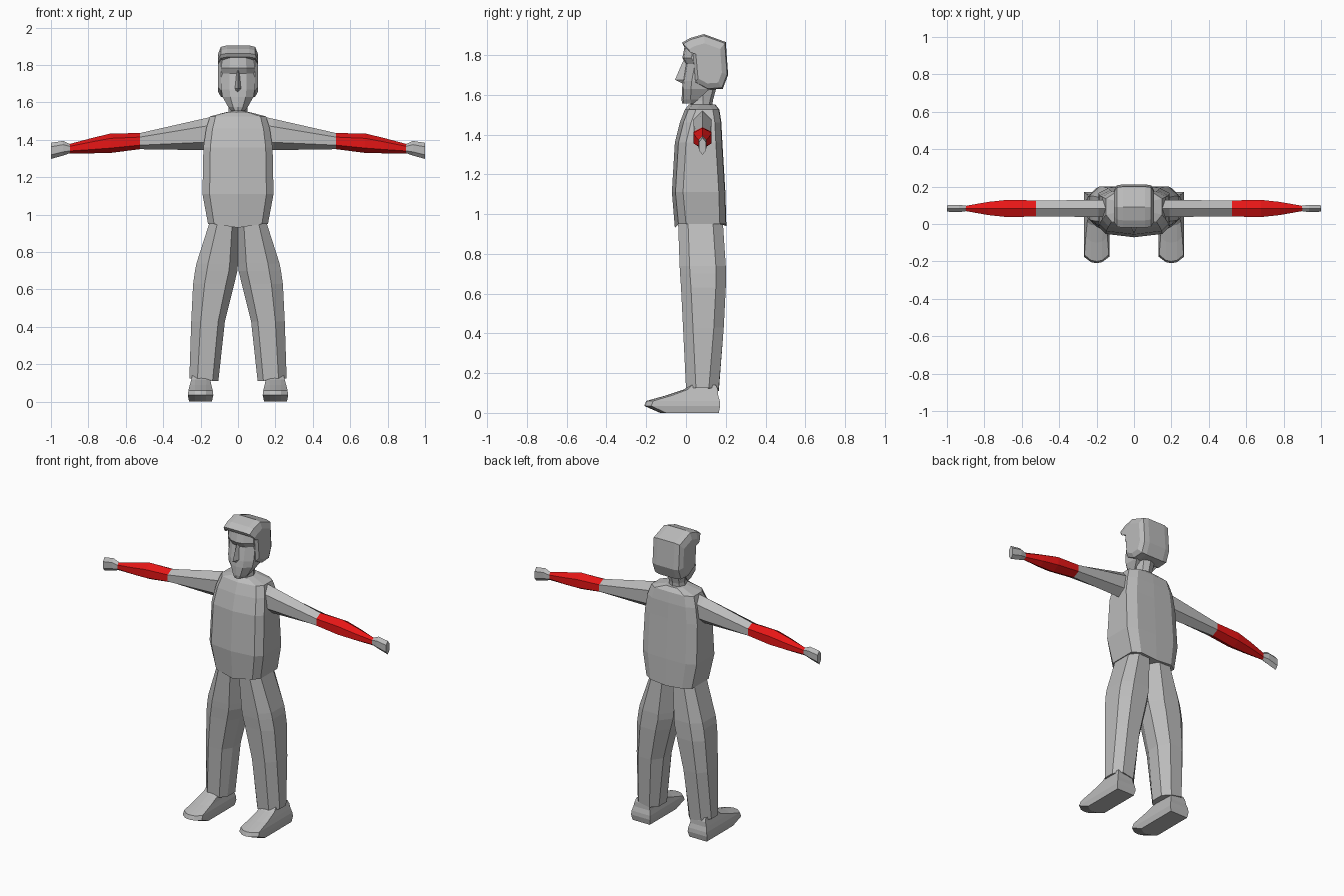
import bpy, bmesh


def material(name, rgb):
    m = bpy.data.materials.new(name)
    m.diffuse_color = (*rgb, 1)
    return m


GREY = material("grey", (0.5, 0.5, 0.5))
RED = material("red", (0.8, 0.008, 0.008))


def loft(name, rings, mat, side=1):
    """Skin a stack of equal point rings and cap both ends; side=-1 mirrors in x."""
    bm = bmesh.new()
    rows = [[bm.verts.new((side * x, y, z)) for x, y, z in r] for r in rings]
    n = len(rows[0])
    for a, b in zip(rows, rows[1:]):
        for i in range(n):
            j = (i + 1) % n
            bm.faces.new((a[i], a[j], b[j], b[i]))
    bm.faces.new(rows[0])
    bm.faces.new(rows[-1])
    bmesh.ops.recalc_face_normals(bm, faces=bm.faces)
    me = bpy.data.meshes.new(name)
    bm.to_mesh(me)
    bm.free()
    me.materials.append(mat)
    ob = bpy.data.objects.new(name, me)
    bpy.context.collection.objects.link(ob)
    return ob


def symmetric(half):
    """Close a half outline, listed front to back, across x = 0."""
    return half + [(-x, y, z) for x, y, z in reversed(half) if x > 0]


# Torso: z, half width, front y, back y
torso = []
for z, w, f, b in [(0.95, 0.16, -0.05, 0.20), (1.11, 0.19, -0.065, 0.195),
                   (1.36, 0.185, -0.05, 0.18), (1.46, 0.17, -0.025, 0.175),
                   (1.525, 0.15, 0.0, 0.165), (1.55, 0.055, 0.02, 0.145)]:
    dip = 0.02 if z < 1 else 0
    torso.append(symmetric([(0, f - 0.006, z - dip), (w * 0.8, f + 0.012, z),
                            (w, f + 0.05, z), (w, b - 0.03, z),
                            (w * 0.7, b, z), (0, b + 0.003, z - dip / 2)]))
loft("torso", torso, GREY)

# Neck
loft("neck", [symmetric([(0, f, z), (w * 0.7, f + 0.015, z), (w, 0.085, z),
                         (w * 0.7, b - 0.015, z), (0, b, z)])
              for z, w, f, b in [(1.51, 0.055, 0.015, 0.13), (1.57, 0.05, 0.025, 0.135),
                                 (1.68, 0.06, 0.03, 0.165)]], GREY)

# Face: z, half width, front y, back y
loft("face", [symmetric([(0, f, z), (w * 0.5, f + 0.008, z),
                         (w, f + 0.045, z), (w * 0.95, b, z), (0, b, z)])
              for z, w, f, b in [(1.555, 0.035, -0.02, 0.035), (1.575, 0.052, -0.022, 0.06),
                                 (1.63, 0.083, -0.02, 0.12), (1.67, 0.09, -0.016, 0.14),
                                 (1.755, 0.09, 0.0, 0.14), (1.785, 0.09, -0.018, 0.14),
                                 (1.855, 0.08, -0.005, 0.14)]], GREY)

# Nose
loft("nose", [symmetric([(0, f, z), (w, 0.01, z), (0, 0.02, z)])
              for z, w, f in [(1.655, 0.018, -0.015), (1.675, 0.025, -0.055),
                              (1.70, 0.02, -0.045), (1.775, 0.008, -0.012)]], GREY)

# Hair shell: side outline carried across the head, smaller at the temples
outline = [(-0.02, 1.862), (0.02, 1.885), (0.09, 1.905), (0.20, 1.865), (0.212, 1.70),
           (0.185, 1.63), (0.11, 1.625), (0.045, 1.66), (0.03, 1.83), (-0.01, 1.842)]
loft("hair", [[(x, 0.1 + (y - 0.1) * s, 1.74 + (z - 1.74) * s) for y, z in outline]
              for x, s in [(-0.107, 0.72), (-0.092, 0.95), (-0.06, 1),
                           (0.06, 1), (0.092, 0.95), (0.107, 0.72)]], GREY)


def hexagon(x, half_y, low, high, tilt=0):
    """Arm section with a ridge on top and below."""
    d = (high - low) * 0.25
    c = 0.083
    return [(x, c, low), (x, c + half_y, low + d), (x, c + half_y, high - d),
            (x + tilt, c, high), (x, c - half_y, high - d), (x, c - half_y, low + d)]


for s, label in ((1, "left"), (-1, "right")):
    # Arm: sleeve, coloured forearm and hand
    loft(label + "_upper_arm", [hexagon(0.13, 0.045, 1.345, 1.525),
                                hexagon(0.19, 0.045, 1.345, 1.512),
                                hexagon(0.525, 0.043, 1.35, 1.436)], GREY, s)
    loft(label + "_forearm", [hexagon(0.525, 0.043, 1.35, 1.436),
                              hexagon(0.68, 0.046, 1.33, 1.434),
                              hexagon(0.78, 0.035, 1.328, 1.41),
                              hexagon(0.9, 0.014, 1.328, 1.378)], RED, s)
    loft(label + "_hand", [hexagon(0.895, 0.014, 1.33, 1.376),
                           hexagon(0.935, 0.02, 1.316, 1.394),
                           hexagon(1.0, 0.017, 1.298, 1.384)], GREY, s)

    # Trouser leg: z, inner x, outer x, front y, back y
    leg = []
    for z, i, o, f, b in [(0.115, 0.105, 0.26, 0.0, 0.165), (0.43, 0.07, 0.25, -0.015, 0.19),
                          (0.63, 0.02, 0.24, -0.025, 0.2), (0.70, 0.003, 0.23, -0.03, 0.2),
                          (0.74, 0.0, 0.222, -0.032, 0.2), (0.965, 0.0, 0.15, -0.04, 0.185)]:
        w = o - i
        m = (f + b) / 2
        leg.append([(i + w * 0.2, f + 0.004, z), (i + w * 0.72, f, z), (o, f + 0.05, z),
                    (o, b - 0.05, z), (i + w * 0.75, b, z), (i + w * 0.25, b, z),
                    (i, m + 0.04, z), (i, m - 0.04, z)])
    leg[0] = [(x, y, 0.125 if x > 0.18 else 0.11) for x, y, z in leg[0]]
    loft(label + "_trouser_leg", leg, GREY, s)

    # Shoe: z, inner x, outer x, toe y, heel y, toe bevel
    shoe = []
    for z, i, o, toe, heel, bev in [(0.0, 0.14, 0.262, -0.13, 0.165, 0.03),
                                    (0.035, 0.132, 0.268, -0.21, 0.172, 0.035),
                                    (0.06, 0.135, 0.265, -0.20, 0.17, 0.035),
                                    (0.088, 0.142, 0.258, -0.10, 0.162, 0.03),
                                    (0.118, 0.148, 0.25, -0.01, 0.16, 0.02),
                                    (0.14, 0.15, 0.245, 0.02, 0.15, 0.01)]:
        m = (i + o) / 2
        shoe.append([(i, heel, z), (i, toe + bev, z), (m - 0.03, toe + 0.006, z),
                     (m, toe, z), (m + 0.03, toe + 0.006, z), (o, toe + bev, z), (o, heel, z)])
    loft(label + "_shoe", shoe, GREY, s)
